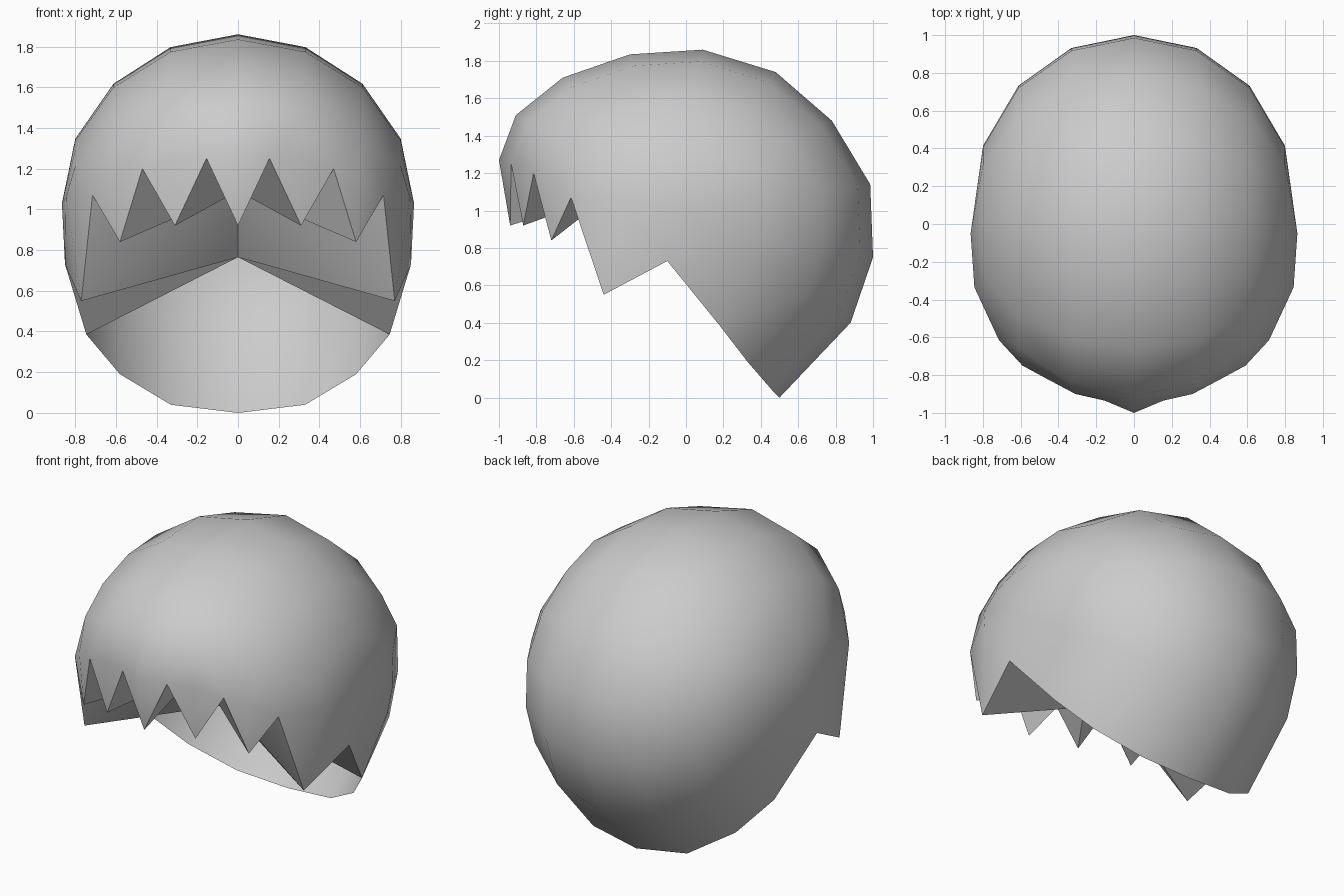
import bpy, bmesh, math
from mathutils import Matrix

if "Cube" in bpy.data.objects:
    bpy.data.objects.remove(bpy.data.objects["Cube"])

# Midline profile (y, z) from above the brow over the crown to the nape
profile = [(-.91, 1.51), (-.66, 1.71), (-.3, 1.835), (.09, 1.86),
           (.48, 1.74), (.78, 1.48), (.985, 1.14), (1, .75), (.88, .4)]
CY, CZ, W = -.05, 1.03, .865          # side pole position

bm = bmesh.new()


def vert(x, y, z):
    return bm.verts.new((x, y, z))


pole = vert(W, CY, CZ)
rows = []
for y, z in profile:
    power = .85 if y > .7 else 1      # the back is a little fuller
    row = []
    for k in range(4):
        a = math.radians(22.5 * k)
        f = math.cos(a) ** power
        row.append(vert(W * math.sin(a), CY + (y - CY) * f, CZ + (z - CZ) * f))
    rows.append(row + [pole])

# Nape rim closes the shell at the back
nape = [vert(*p) for p in [(0, .5, 0), (.33, .46, .04), (.58, .33, .19),
                           (.745, .18, .385)]] + [pole]
rows.append(nape)

# Outer shell
for a, b in zip(rows, rows[1:]):
    for k in range(3):
        bm.faces.new((a[k], a[k + 1], b[k + 1], b[k]))
    bm.faces.new((a[3], pole, b[3]))

# Pleated brow and jagged fringe
brow = [vert(*p) for p in [(0, -1, 1.27), (.31, -.9, 1.25), (.59, -.75, 1.18), (.845, -.335, 1.06)]]
tips = [vert(*p) for p in [(0, -.94, .92), (.31, -.87, .92), (.58, -.72, .84), (.77, -.44, .55)]]
gaps = [vert(*p) for p in [(.155, -.935, 1.25), (.47, -.815, 1.2), (.715, -.615, 1.07)]]
side_gap = vert(.85, -.1, .73)
top = rows[0]
for i in range(3):
    bm.faces.new((brow[i], gaps[i], top[i]))
    bm.faces.new((gaps[i], top[i + 1], top[i]))
    bm.faces.new((gaps[i], brow[i + 1], top[i + 1]))
    bm.faces.new((brow[i], tips[i], gaps[i]))
    bm.faces.new((brow[i + 1], gaps[i], tips[i + 1]))
bm.faces.new((brow[3], pole, top[3]))
bm.faces.new((brow[3], tips[3], side_gap))
bm.faces.new((brow[3], side_gap, pole))
bm.faces.new((pole, side_gap, nape[3]))

# Folded underside of the fringe, the back stays open
inner = vert(0, -.4, 1.09)
centre = vert(0, -.12, .765)
for i in range(3):
    bm.faces.new((tips[i], inner, gaps[i]))
    bm.faces.new((gaps[i], inner, tips[i + 1]))
bm.faces.new((tips[3], inner, centre))
bm.faces.new((tips[3], centre, side_gap))
bm.faces.new((side_gap, centre, nape[3]))

# Mirror to the other side
bmesh.ops.mirror(bm, geom=bm.verts[:] + bm.edges[:] + bm.faces[:], matrix=Matrix(),
                 merge_dist=.001, axis='X')
bmesh.ops.remove_doubles(bm, verts=bm.verts[:], dist=.001)
bmesh.ops.recalc_face_normals(bm, faces=bm.faces[:])
mesh = bpy.data.meshes.new("hair_cap")
bm.to_mesh(mesh)
bm.free()
cap = bpy.data.objects.new("hair_cap", mesh)
bpy.context.collection.objects.link(cap)
bpy.context.view_layer.objects.active = cap
cap.select_set(True)
bpy.ops.object.shade_smooth_by_angle(angle=math.radians(50))
